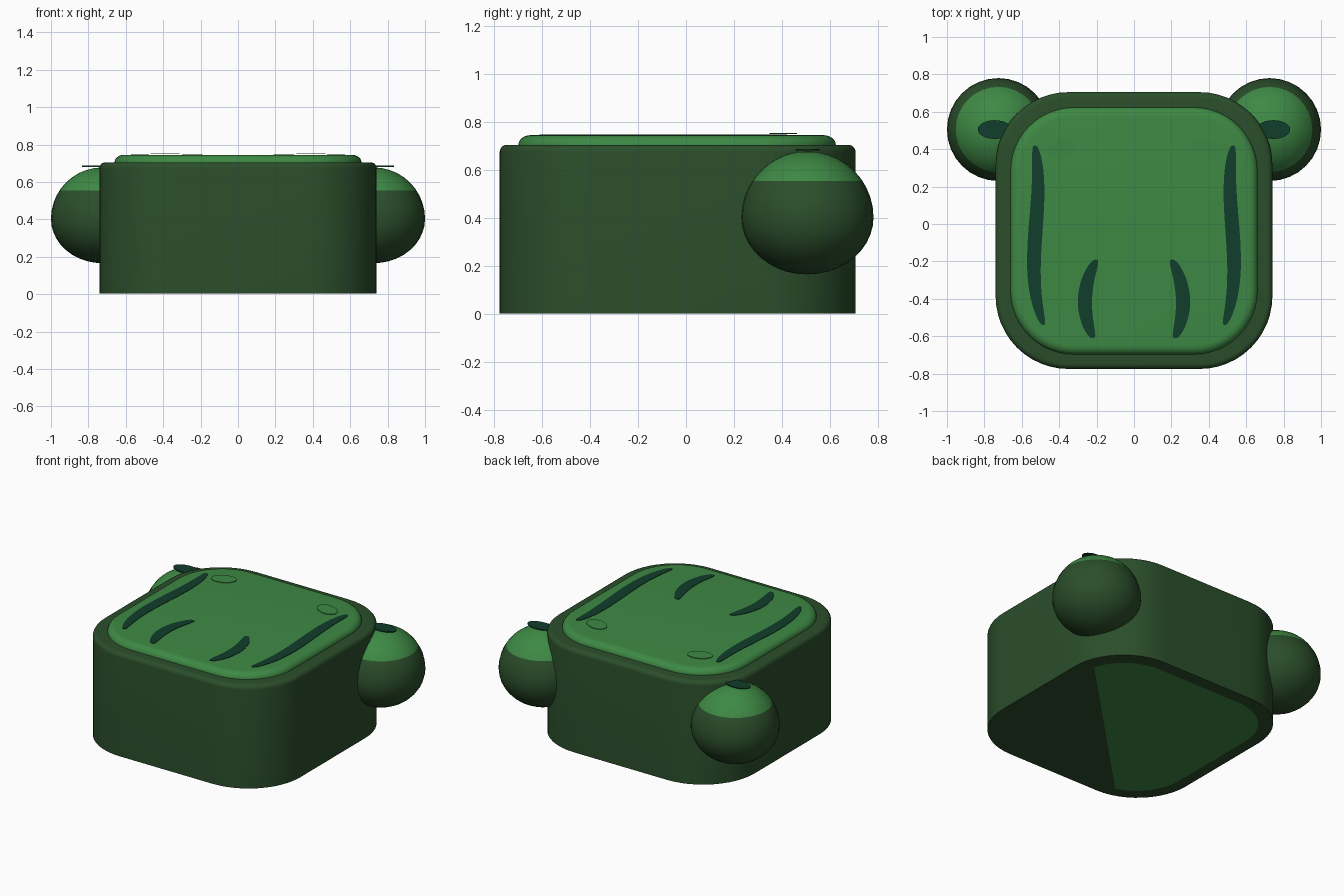
import bpy, bmesh, math
from mathutils import Vector

if "Cube" in bpy.data.objects:
    bpy.data.objects.remove(bpy.data.objects["Cube"])


def material(name, rgb):
    m = bpy.data.materials.new(name)
    m.diffuse_color = (*rgb, 1)
    m.use_nodes = True
    m.node_tree.nodes["Principled BSDF"].inputs["Base Color"].default_value = m.diffuse_color
    return m


DARK = material("dark_green", (0.024, 0.076, 0.024))
LEAF = material("leaf_green", (0.048, 0.25, 0.058))
DEEP = material("deep_teal_green", (0.0056, 0.048, 0.024))


def finish(bm, name, mats, smooth=True):
    bmesh.ops.recalc_face_normals(bm, faces=bm.faces)
    mesh = bpy.data.meshes.new(name)
    bm.to_mesh(mesh)
    bm.free()
    for m in mats:
        mesh.materials.append(m)
    ob = bpy.data.objects.new(name, mesh)
    bpy.context.collection.objects.link(ob)
    if smooth:
        bpy.ops.object.select_all(action='DESELECT')
        ob.select_set(True)
        bpy.context.view_layer.objects.active = ob
        bpy.ops.object.shade_smooth_by_angle(angle=math.radians(40))
    return ob


def rounded_square(half, radius, cy, n=12):
    """Outline of a rounded square centred on (0, cy)."""
    pts = []
    for k, (sx, sy) in enumerate(((1, 1), (-1, 1), (-1, -1), (1, -1))):
        for i in range(n + 1):
            a = math.pi / 2 * (k + i / n)
            pts.append((sx * (half - radius) + radius * math.cos(a),
                        cy + sy * (half - radius) + radius * math.sin(a)))
    return pts


def loft(half, radius, cy, rings):
    """Stack rounded squares; each ring is (inset, z)."""
    bm = bmesh.new()
    loops = [[bm.verts.new((x, y, z)) for x, y in rounded_square(half - d, radius - d, cy)]
             for d, z in rings]
    n = len(loops[0])
    for a, b in zip(loops, loops[1:]):
        for i in range(n):
            j = (i + 1) % n
            bm.faces.new((a[i], a[j], b[j], b[i]))
    bm.faces.new(loops[0][::-1])
    bm.faces.new(loops[-1])
    return bm


def edge_round(width, z0, height, n=6):
    """Quarter-round rings from the wall up to the flat top."""
    return [(width * (1 - math.cos(i / n * math.pi / 2)),
             z0 + height * math.sin(i / n * math.pi / 2)) for i in range(n + 1)]


def plate(name, pts, z, mat, thick=0.004):
    """Thin flat plate from an outline."""
    bm = bmesh.new()
    low = [bm.verts.new((x, y, z - thick)) for x, y in pts]
    top = [bm.verts.new((x, y, z)) for x, y in pts]
    bm.faces.new(low[::-1])
    bm.faces.new(top)
    for i in range(len(pts)):
        j = (i + 1) % len(pts)
        bm.faces.new((low[i], low[j], top[j], top[i]))
    return finish(bm, name, [mat], False)


def ellipse(cx, cy, rx, ry, tilt=0, n=32):
    c, s = math.cos(tilt), math.sin(tilt)
    out = []
    for i in range(n):
        a = 2 * math.pi * i / n
        u, v = rx * math.cos(a), ry * math.sin(a)
        out.append((cx + u * c - v * s, cy + u * s + v * c))
    return out


def stripe(side, cy, half_len, half_width, coef, n=48):
    """Rounded ribbon whose centre line is a cubic in t (-1 near, 1 far)."""
    pts = []
    for i in range(n):
        a = 2 * math.pi * i / n
        t, s = math.cos(a), math.sin(a)
        x = sum(c * t ** k for k, c in enumerate(coef))
        w = half_width * math.copysign(abs(s) ** 0.65, s)
        pts.append((side * (x + w), cy + half_len * t))
    return pts


# Body block with softened top rim
finish(loft(0.74, 0.39, -0.035, [(0, 0.003)] + edge_round(0.03, 0.675, 0.03)), "body", [DARK])

# Raised lid pad
finish(loft(0.66, 0.34, -0.037, [(0, 0.69)] + edge_round(0.05, 0.705, 0.04)), "top_pad", [LEAF])

# Underside panel, trimmed diagonally
bm = bmesh.new()
bm.faces.new([bm.verts.new((x, y, 0)) for x, y in rounded_square(0.66, 0.34, -0.037)])
bmesh.ops.bisect_plane(bm, geom=bm.verts[:] + bm.edges[:] + bm.faces[:],
                       plane_co=(0.13, -0.13, 0), plane_no=(1, -1, 0), clear_outer=True)
panel = finish(bm, "underside_panel", [LEAF], False)
if panel.data.polygons[0].normal.z > 0:
    panel.data.flip_normals()

for side, tag in ((-1, "left"), (1, "right")):
    # Eye ball with a lighter upper cap
    bm = bmesh.new()
    bmesh.ops.create_uvsphere(bm, u_segments=32, v_segments=20, radius=1)
    for v in bm.verts:
        rz = 0.275 if v.co.z > 0 else 0.237
        v.co = Vector((side * 0.725 + 0.275 * v.co.x, 0.505 + 0.275 * v.co.y, 0.403 + rz * v.co.z))
    bmesh.ops.bisect_plane(bm, geom=bm.verts[:] + bm.edges[:] + bm.faces[:],
                           plane_co=(0, 0, 0.555), plane_no=(0, 0, 1))
    for f in bm.faces:
        f.material_index = int(f.calc_center_median().z > 0.555)
    finish(bm, "eye_" + tag, [DARK, LEAF])

    # Pupil, nostril and painted stripes
    plate("pupil_" + tag, ellipse(side * 0.745, 0.505, 0.09, 0.05), 0.687, DEEP, 0.006)
    plate("nostril_" + tag, ellipse(side * 0.39, 0.405, 0.08, 0.053, -side * 0.35), 0.753, LEAF)
    plate("outer_stripe_" + tag,
          stripe(side, -0.06, 0.48, 0.038, (0.5284, -0.0333, -0.0209, 0.0558)), 0.748, DEEP)
    plate("inner_stripe_" + tag,
          stripe(side, -0.4, 0.21, 0.038, (0.262, -0.0085, -0.05)), 0.748, DEEP)
